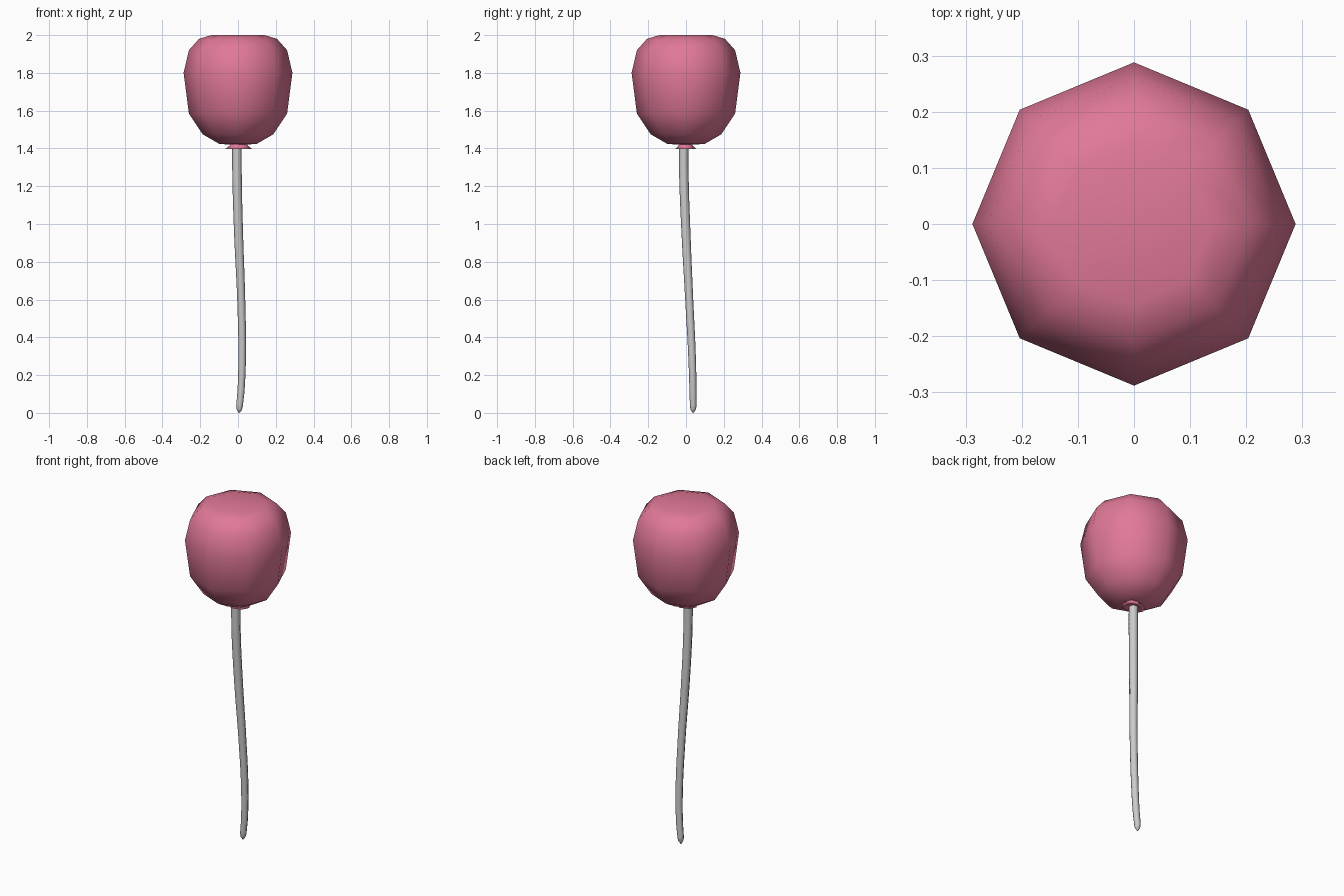
import bpy, bmesh, math

if "Cube" in bpy.data.objects:
    bpy.data.objects.remove(bpy.data.objects["Cube"])

pink = bpy.data.materials.new("pink")
pink.diffuse_color = (0.75, 0.19, 0.31, 1)
pink.use_nodes = True
pink.node_tree.nodes["Principled BSDF"].inputs["Base Color"].default_value = pink.diffuse_color


def lathe(name, profile, sides, sx=1, sy=1, ox=0, oy=0):
    """Revolve (radius, z) points round z; radius 0 makes a pole."""
    bm = bmesh.new()
    rings = []
    for r, z in profile:
        n = sides if r else 1
        rings.append([bm.verts.new((ox + sx * r * math.cos(2 * math.pi * i / sides),
                                    oy + sy * r * math.sin(2 * math.pi * i / sides), z))
                      for i in range(n)])
    for a, b in zip(rings, rings[1:]):
        for i in range(sides):
            j = (i + 1) % sides
            quad = [a[i % len(a)], a[j % len(a)], b[j % len(b)], b[i % len(b)]]
            bm.faces.new(list(dict.fromkeys(quad)))
    bmesh.ops.recalc_face_normals(bm, faces=bm.faces)
    for f in bm.faces:
        f.smooth = True
    me = bpy.data.meshes.new(name)
    bm.to_mesh(me)
    bm.free()
    ob = bpy.data.objects.new(name, me)
    bpy.context.collection.objects.link(ob)
    me.materials.append(pink)
    return ob


# eight-sided balloon
lathe("balloon", [(0, 1.42), (0.097, 1.423), (0.187, 1.475), (0.26, 1.585), (0.288, 1.80),
                  (0.26, 1.92), (0.207, 1.98), (0.14, 2.0), (0, 2.0)], 8)

# flared knot under the balloon
lathe("knot", [(0, 1.43), (0.045, 1.425), (0.048, 1.415), (0.07, 1.398), (0.05, 1.396),
               (0.03, 1.405), (0, 1.408)], 8, sx=1, sy=0.78, ox=0.004, oy=-0.002)

# gently curving string with a rounded lower end: x, y, z, radius
path = [(-0.006, -0.012, 1.415, 1), (-0.005, -0.011, 1.25, 1), (0.003, 0.0, 0.95, 0.95),
        (0.017, 0.017, 0.6, 0.85), (0.022, 0.032, 0.3, 0.8), (0.016, 0.037, 0.12, 0.75),
        (0.008, 0.038, 0.035, 0.7), (0.007, 0.038, 0.017, 0.55), (0.006, 0.038, 0.0, 0.1)]
cu = bpy.data.curves.new("string", 'CURVE')
cu.dimensions = '3D'
cu.bevel_depth = 0.025
cu.bevel_resolution = 2
cu.resolution_u = 6
cu.use_fill_caps = True
sp = cu.splines.new('BEZIER')
sp.bezier_points.add(len(path) - 1)
for p, (x, y, z, r) in zip(sp.bezier_points, path):
    p.co = (x, y, z)
    p.radius = r
    p.handle_left_type = p.handle_right_type = 'AUTO'
string = bpy.data.objects.new("string", cu)
bpy.context.collection.objects.link(string)
